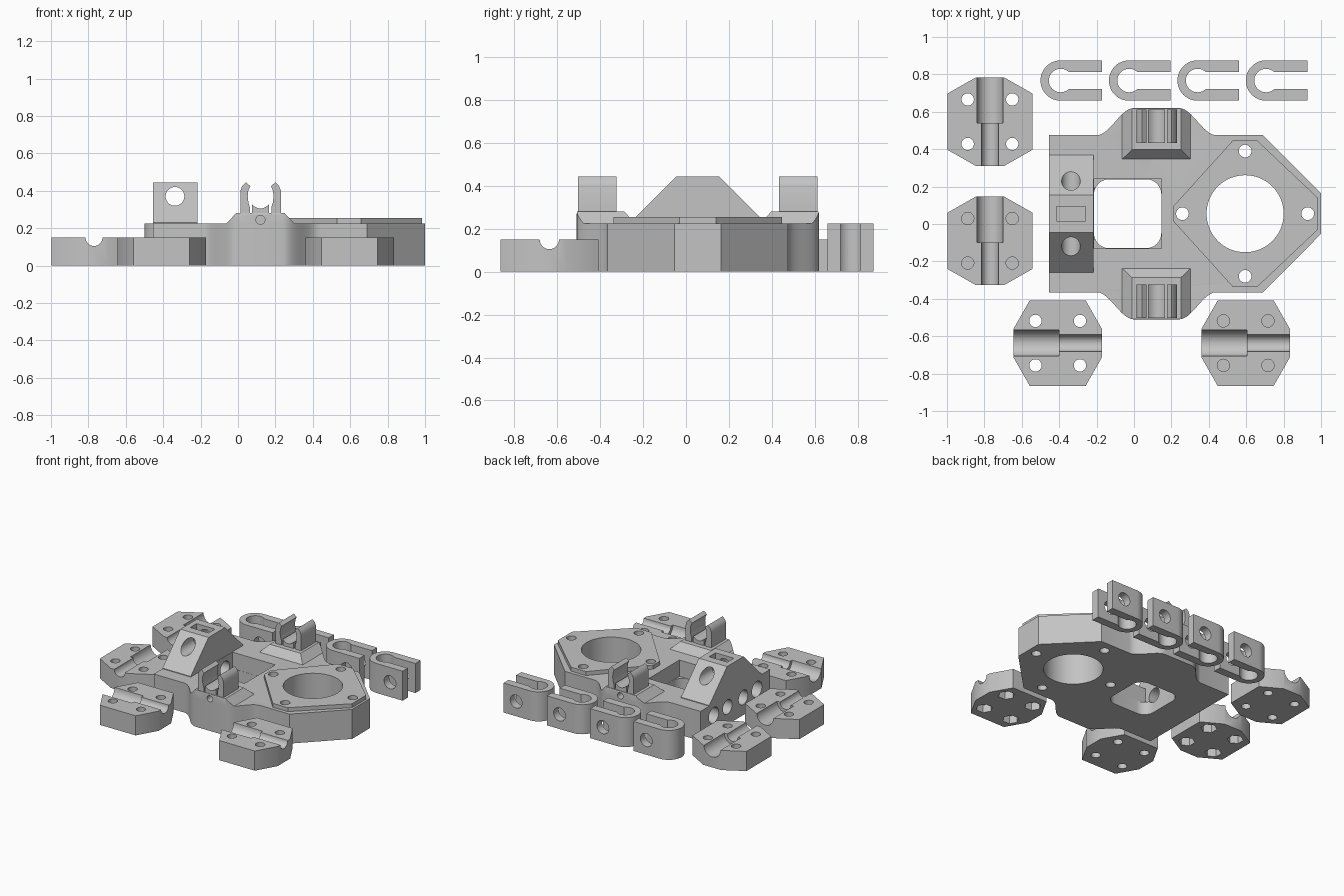
import bpy, bmesh, math

cube = bpy.data.objects.get("Cube")
if cube:
    bpy.data.objects.remove(cube, do_unlink=True)

grey = bpy.data.materials.new("plain_grey")
grey.use_nodes = True
grey.diffuse_color = (0.55, 0.55, 0.55, 1)
grey.node_tree.nodes["Principled BSDF"].inputs["Base Color"].default_value = (0.55, 0.55, 0.55, 1)

CY = 0.055      # symmetry line of the body
DECK = 0.225    # deck height


def prism(name, pts, a, b, axis="Z", end=None):
    """Extrude a profile from a to b along an axis; end is an optional tapered far profile."""
    put = {"Z": lambda u, v, w: (u, v, w),
           "Y": lambda u, v, w: (u, w, v),
           "X": lambda u, v, w: (w, u, v)}[axis]
    bm = bmesh.new()
    low = [bm.verts.new(put(u, v, a)) for u, v in pts]
    high = [bm.verts.new(put(u, v, b)) for u, v in (end or pts)]
    bm.faces.new(low)
    bm.faces.new(high)
    n = len(pts)
    for i in range(n):
        j = (i + 1) % n
        bm.faces.new((low[i], low[j], high[j], high[i]))
    bmesh.ops.recalc_face_normals(bm, faces=bm.faces)
    mesh = bpy.data.meshes.new(name)
    bm.to_mesh(mesh)
    bm.free()
    mesh.materials.append(grey)
    ob = bpy.data.objects.new(name, mesh)
    bpy.context.collection.objects.link(ob)
    return ob


def arc(u, v, r, start=0, stop=360, n=32):
    steps = n if stop - start == 360 else n + 1
    angles = [math.radians(start + (stop - start) * i / n) for i in range(steps)]
    return [(u + r * math.cos(t), v + r * math.sin(t)) for t in angles]


def rect(u0, u1, v0, v1):
    return [(u0, v0), (u1, v0), (u1, v1), (u0, v1)]


def cut(ob, *cutter_args, mode="DIFFERENCE"):
    tool = prism("cutter", *cutter_args)
    tool.hide_render = True
    mod = ob.modifiers.new("cut", "BOOLEAN")
    mod.operation, mod.object, mod.solver = mode, tool, "EXACT"
    select(ob)
    bpy.ops.object.modifier_apply(modifier=mod.name)
    bpy.data.objects.remove(tool, do_unlink=True)


def select(ob):
    bpy.ops.object.select_all(action="DESELECT")
    ob.select_set(True)
    bpy.context.view_layer.objects.active = ob


def finish(ob):
    select(ob)
    bpy.ops.object.shade_smooth_by_angle(angle=math.radians(30))


# Body outline: half profile with a smooth side bump, mirrored about CY
half = [(-0.455, 0.42)]
for i in range(13):
    t = i / 12
    half.append((-0.2 + 0.2 * t, 0.42 + 0.145 * (1 - math.cos(math.pi * t)) / 2))
for i in range(13):
    t = i / 12
    half.append((0.24 + 0.2 * t, 0.42 + 0.145 * (1 + math.cos(math.pi * t)) / 2))
half += [(0.69, 0.42), (1.0, 0.108)]
outline = [(x, CY + y) for x, y in half] + [(x, CY - y) for x, y in reversed(half)]

body = prism("body_plate", outline, 0, DECK)
plate_half = [(0.21, 0.04), (0.53, 0.393), (0.657, 0.393), (0.983, 0.085)]
plate = prism("raised_plate", [(x, CY + y) for x, y in plate_half]
              + [(x, CY - y) for x, y in reversed(plate_half)], 0.2, 0.255)

# Round opening and its four screw holes
for ob in (body, plate):
    cut(ob, arc(0.594, CY, 0.206, n=64), -0.1, 0.4)
    for dx, dy in ((0.335, 0), (-0.335, 0), (0, 0.335), (0, -0.335)):
        cut(ob, arc(0.594 + dx, CY + dy, 0.034, n=24), -0.1, 0.4)

# Square pocket with a rounded opening through its floor
cut(body, rect(-0.215, 0.147, CY - 0.185, CY + 0.185), 0.1, 0.4)
rounded = []
for k, (sx, sy) in enumerate(((1, 1), (-1, 1), (-1, -1), (1, -1))):
    rounded += arc(-0.034 + sx * 0.1, CY + sy * 0.104, 0.08, 90 * k, 90 * k + 90, 8)
cut(body, rounded, -0.1, 0.4)

# Rod holes in the end wall
for s in (1, -1):
    cut(body, arc(CY + s * 0.095, 0.135, 0.055), -0.6, -0.1, "X")
    cut(body, arc(CY + s * 0.26, 0.135, 0.06), -0.6, -0.23, "X")

# Wedge block with cross hole and top slot
block = prism("wedge_block", [(CY - 0.315, 0.215), (CY + 0.315, 0.215), (CY + 0.315, 0.23),
                              (CY + 0.1, 0.445), (CY - 0.1, 0.445), (CY - 0.315, 0.23)],
              -0.455, -0.217, "X")
cut(block, arc(-0.337, 0.37, 0.05), -1, 1, "Y")
cut(block, rect(-0.415, -0.26, CY - 0.039, CY + 0.039), 0.32, 0.6)
finish(block)

# Rod clips on both side bumps
left_arm = [(0.013, 0.27), (0.013, 0.4), (0.022, 0.425), (0.042, 0.445), (0.066, 0.425),
            (0.055, 0.4), (0.052, 0.37), (0.056, 0.335), (0.064, 0.31), (0.064, 0.27)]
cup = [(0.075, 0.27)] + [(0.075 + 0.015 * i, 0.305 + 0.022 * (i / 3 - 1) ** 2) for i in range(7)]
cup.append((0.165, 0.27))
for s, side in ((1, "back"), (-1, "front")):
    base = rect(-0.065, 0.305, CY + s * 0.29, CY + s * 0.58)
    top = rect(-0.01, 0.25, CY + s * 0.342, CY + s * 0.562)
    mount = prism(side + "_mount", base, DECK - 0.002, 0.28, "Z", top)
    cut(mount, outline, 0, 1, mode="INTERSECT")
    for ob in (mount, body):
        cut(ob, arc(0.12, 0.245, 0.024, n=20), CY + s * 0.4, CY + s * 0.7, "Y")
    finish(mount)
    span = (CY + s * 0.378, CY + s * 0.558, "Y")
    for label, pts in (("left_arm", [(0.242 - x, z) for x, z in left_arm]),
                       ("right_arm", left_arm), ("cup", cup)):
        finish(prism(side + "_clip_" + label, pts, *span))
finish(body)
finish(plate)

# Rod clamp pads: stepped groove, four screw holes, nut traps on two of them
pad_half = [(-0.237, 0.075), (-0.15, 0.228), (0.15, 0.228), (0.237, 0.075)]
pad_outline = pad_half + [(x, -y) for x, y in reversed(pad_half)]
pads = (("back_right", -0.77, 0.547, -90, False), ("middle_right", -0.77, -0.09, -90, True),
        ("front_right", -0.408, -0.637, 0, False), ("front_left", 0.597, -0.637, 0, True))
for label, x, y, turn, trap in pads:
    pad = prism("clamp_pad_" + label, pad_outline, 0, 0.15)
    cut(pad, arc(0, 0.15, 0.07), -0.5, 0.008, "X")
    cut(pad, arc(0, 0.15, 0.045), -0.1, 0.5, "X")
    for sx in (-0.119, 0.119):
        for sy in (-0.119, 0.119):
            cut(pad, arc(sx, sy, 0.033, n=24), 0.07 if trap else -0.1, 0.3)
            if trap:
                cut(pad, arc(sx, sy, 0.058, n=6), -0.1, 0.06)
    pad.location = (x, y, 0)
    pad.rotation_euler.z = math.radians(turn)
    finish(pad)

# Row of loose U-shaped clips
for i in range(4):
    x, y = -0.392 + 0.366 * i, 0.767
    loop = prism("u_clip_%d" % (i + 1), arc(x, y, 0.108, 90, 270, 24)
                 + [(x + 0.222, y - 0.108), (x + 0.222, y + 0.108)], 0, DECK)
    cut(loop, arc(x, y, 0.063), -0.1, 0.4)
    cut(loop, rect(x, x + 0.4, y - 0.046, y + 0.046), -0.1, 0.4)
    cut(loop, arc(x + 0.115, 0.112, 0.05), 0.5, 1.1, "Y")
    finish(loop)
